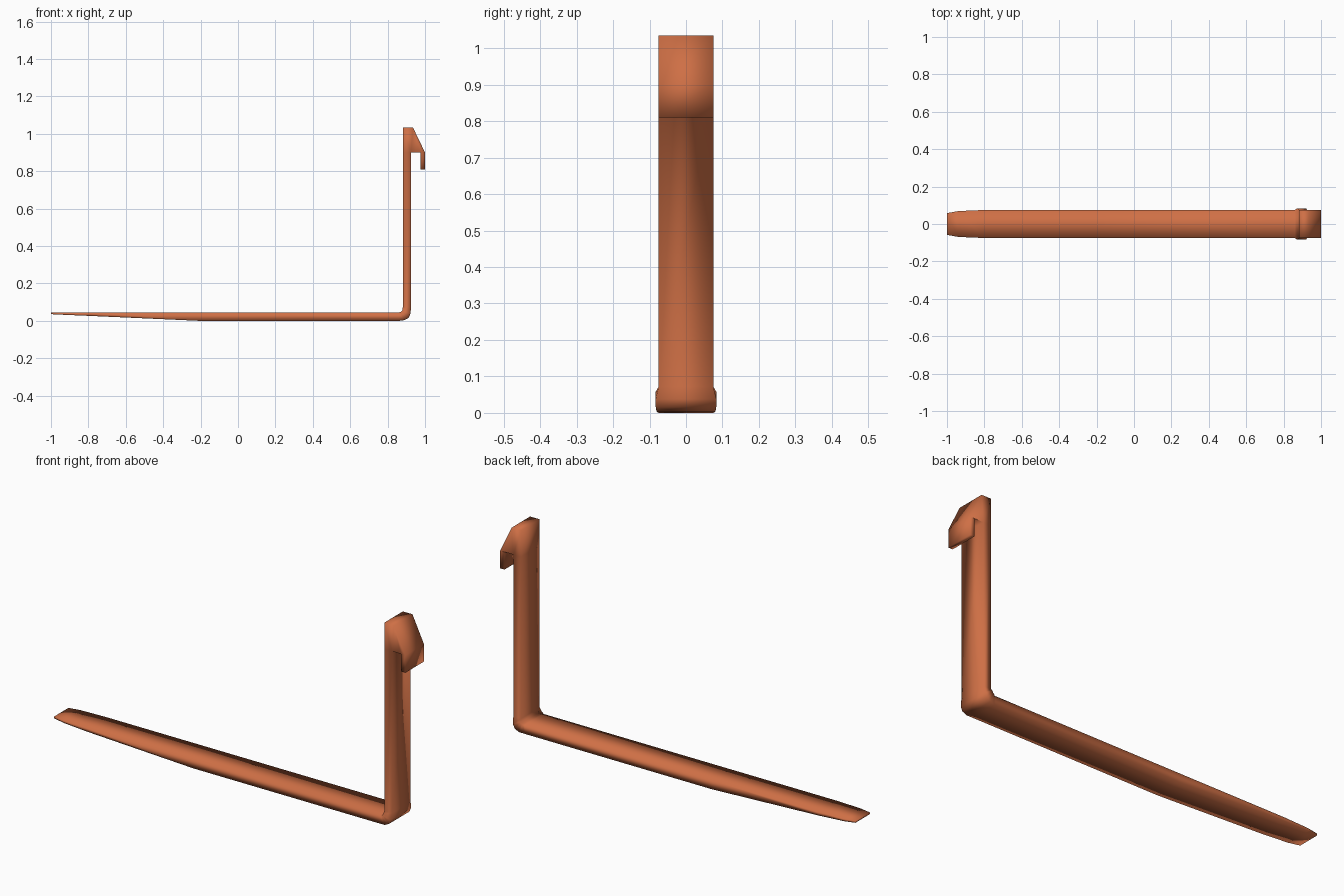
import bpy, bmesh

if "Cube" in bpy.data.objects:
    bpy.data.objects.remove(bpy.data.objects["Cube"])

# Single rust-orange paint
paint = bpy.data.materials.new("rust_orange")
paint.diffuse_color = (0.62, 0.16, 0.06, 1)
paint.use_nodes = True
paint.node_tree.nodes["Principled BSDF"].inputs["Base Color"].default_value = paint.diffuse_color

# Rungs along the fork: inner (x, z), outer (x, z), half width
B = (0.925, 0.90)   # under-hook corner, shared by several rungs
rungs = [
    # tapered blade
    ((-1.0, 0.045), (-1.0, 0.036), 0.058),
    ((-0.94, 0.045), (-0.94, 0.033), 0.069),
    ((-0.80, 0.045), (-0.80, 0.027), 0.075),
    ((-0.20, 0.045), (-0.20, 0.0), 0.075),
    # widened heel bend
    ((0.86, 0.045), (0.86, 0.0), 0.075),
    ((0.868, 0.047), (0.888, 0.004), 0.081),
    ((0.876, 0.052), (0.912, 0.016), 0.083),
    ((0.879, 0.058), (0.922, 0.038), 0.083),
    ((0.881, 0.072), (0.925, 0.072), 0.075),
    # upright shank
    ((0.881, 0.90), B, 0.075),
    # top hook, fanned around the under-hook corner
    ((0.881, 1.035), B, 0.075),
    ((0.935, 1.035), B, 0.075),
    ((1.0, 0.90), (0.975, 0.90), 0.075),
    ((1.0, 0.81), (0.975, 0.81), 0.075),
]

bm = bmesh.new()
cache = {}


def vert(p, y):
    key = (p[0], y, p[1])
    if key not in cache:
        cache[key] = bm.verts.new(key)
    return cache[key]


def face(verts):
    unique = list(dict.fromkeys(verts))
    if len(unique) > 2:
        bm.faces.new(unique)


# Four corners for every rung, joined to the next rung
rings = [[vert(i, -w), vert(o, -w), vert(o, w), vert(i, w)] for i, o, w in rungs]
for a, b in zip(rings, rings[1:]):
    for k in range(4):
        n = (k + 1) % 4
        face([a[k], a[n], b[n], b[k]])
face(rings[0])
face(rings[-1])
bmesh.ops.recalc_face_normals(bm, faces=bm.faces)

mesh = bpy.data.meshes.new("lifting_fork")
bm.to_mesh(mesh)
bm.free()
mesh.materials.append(paint)
for p in mesh.polygons:
    p.use_smooth = True
fork = bpy.data.objects.new("lifting_fork", mesh)
bpy.context.collection.objects.link(fork)
